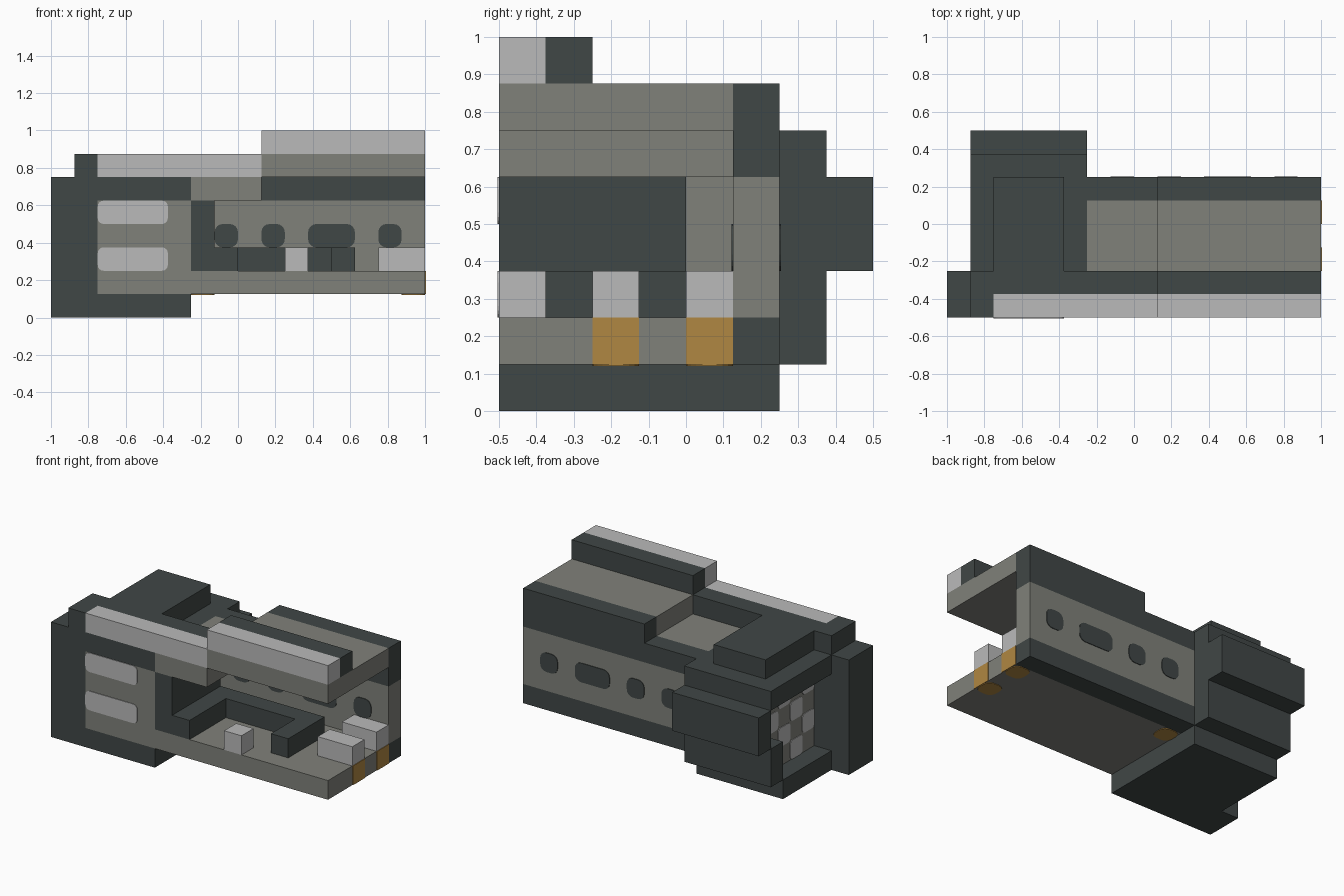
import bpy, bmesh, math
from mathutils import Vector

U = 0.125        # one block
SKIN = 0.004     # thickness of painted plates

if "Cube" in bpy.data.objects:
    bpy.data.objects.remove(bpy.data.objects["Cube"], do_unlink=True)


def make_material(name, rgb):
    lin = [((c / 255 + 0.055) / 1.055) ** 2.4 for c in rgb] + [1.0]
    mat = bpy.data.materials.new(name)
    mat.use_nodes = True
    mat.diffuse_color = lin
    bsdf = mat.node_tree.nodes["Principled BSDF"]
    bsdf.inputs["Base Color"].default_value = lin
    bsdf.inputs["Roughness"].default_value = 0.8
    return mat


DARK = make_material("dark slate", (64, 71, 70))
GREY = make_material("warm grey", (128, 129, 122))
LIGHT = make_material("light grey", (186, 186, 186))
ORANGE = make_material("amber", (176, 135, 66))


def add_mesh(name, bm, mat):
    bmesh.ops.recalc_face_normals(bm, faces=bm.faces)
    mesh = bpy.data.meshes.new(name)
    bm.to_mesh(mesh)
    bm.free()
    mesh.materials.append(mat)
    obj = bpy.data.objects.new(name, mesh)
    bpy.context.collection.objects.link(obj)


def box(name, mat, xs, ys, zs):
    """Axis-aligned block given by its ranges in block units."""
    bm = bmesh.new()
    bmesh.ops.create_cube(bm, size=1)
    for v in bm.verts:
        v.co = Vector([U * (r[0] if c < 0 else r[1]) for c, r in zip(v.co, (xs, ys, zs))])
    add_mesh(name, bm, mat)


def plate(name, mat, axis, level, out, us, vs, radius=0.25):
    """Thin rounded plate on the plane axis = level, raised towards out."""
    bm = bmesh.new()
    corners = [(us[1], vs[1], -1, -1), (us[0], vs[1], 1, -1),
               (us[0], vs[0], 1, 1), (us[1], vs[0], -1, 1)]
    steps = 4 if radius else 0
    verts = []
    for k, (u, v, su, sv) in enumerate(corners):
        for i in range(steps + 1):
            a = math.pi / 2 * (k + i / max(steps, 1))
            p = [(u + su * radius + radius * math.cos(a)) * U,
                 (v + sv * radius + radius * math.sin(a)) * U]
            p.insert(axis, level * U)
            verts.append(bm.verts.new(p))
    face = bm.faces.new(verts)
    grown = bmesh.ops.extrude_face_region(bm, geom=[face])["geom"]
    shift = Vector((0, 0, 0))
    shift[axis] = SKIN * out
    bmesh.ops.translate(bm, vec=shift,
                        verts=[g for g in grown if isinstance(g, bmesh.types.BMVert)])
    add_mesh(name, bm, mat)


# Rear section: base, frame, core and roof
box("rear_base", DARK, (-7, -2), (-4, 2), (0, 1))
box("end_plate", DARK, (-8, -7), (-4, -2), (0, 6))
box("front_frame", DARK, (-7, -6), (-4, -2), (1, 7))
box("rear_core", GREY, (-6, -2), (-4, 2), (1, 5))
box("front_band", DARK, (-6, -2), (-4, -2), (5, 6))
box("rear_roof", DARK, (-7, -2), (-2, 3), (5, 6))
box("roof_hump", DARK, (-6, -3), (-2, 2), (6, 7))

# Stepped bulge on the back
box("bulge_lower", DARK, (-7, -2), (2, 3), (1, 3))
box("bulge_middle", DARK, (-6, -2), (2, 3), (3, 5))
box("bulge_outer", DARK, (-7, -2), (3, 4), (3, 5))

# Light panels on the rear section
for z in (2, 4):
    plate("front_light", LIGHT, 1, -4, -1, (-6, -3), (z, z + 1))
for i in range(4):
    for j in range(4):
        if (i + j) % 2:
            plate("end_grille", LIGHT, 0, -6, -1, (i - 2, i - 1), (j + 1, j + 2), 0.2)

# Cabin floor and banded back wall
box("cabin_floor", GREY, (-2, 8), (-4, 1), (1, 2))
box("wall_sill", DARK, (-2, 8), (1, 2), (1, 2))
box("wall_middle", GREY, (-2, 8), (1, 2), (2, 5))
box("wall_header", DARK, (-2, 8), (1, 2), (5, 6))
box("wall_top", DARK, (1, 8), (1, 2), (6, 7))
for xs in ((-1, 0), (1, 2), (3, 5), (6, 7)):
    plate("window_inner", DARK, 1, 1, -1, xs, (3, 4), 0.35)
    plate("window_outer", DARK, 1, 2, 1, xs, (3, 4), 0.35)

# Roof slabs with their raised two-colour trim
box("low_ceiling", GREY, (-2, 1), (-4, 1), (5, 6))
box("high_ceiling", GREY, (1, 8), (-4, 1), (6, 7))
for name, xs, zs in (("low", (-6, 1), (6, 7)), ("high", (1, 8), (7, 8))):
    box(name + "_trim_front", LIGHT, xs, (-4, -3), zs)
    box(name + "_trim_back", DARK, xs, (-3, -2), zs)

# Cabin furniture
box("cabinet", DARK, (-2, -1), (-4, 0), (2, 5))
box("counter_left", DARK, (-1, 0), (-4, -1), (2, 3))
box("counter_back", DARK, (-1, 4), (-1, 0), (2, 3))
box("counter_right", DARK, (4, 5), (-3, 0), (2, 3))
box("stool", LIGHT, (2, 3), (-4, -3), (2, 3))
for y in (-2, 0):
    box("bench", LIGHT, (6, 8), (y, y + 1), (2, 3))
    plate("bench_marker", ORANGE, 0, 8, 1, (y, y + 1), (1, 2), 0)
    plate("bench_marker_below", ORANGE, 2, 1, -1, (7, 8), (y, y + 1), 0.35)

# Amber spot in the rear corner of the floor
plate("floor_spot", ORANGE, 2, 2, 1, (-2, -1), (0, 1), 0.35)
plate("floor_spot_below", ORANGE, 2, 1, -1, (-2, -1), (0, 1), 0.35)
